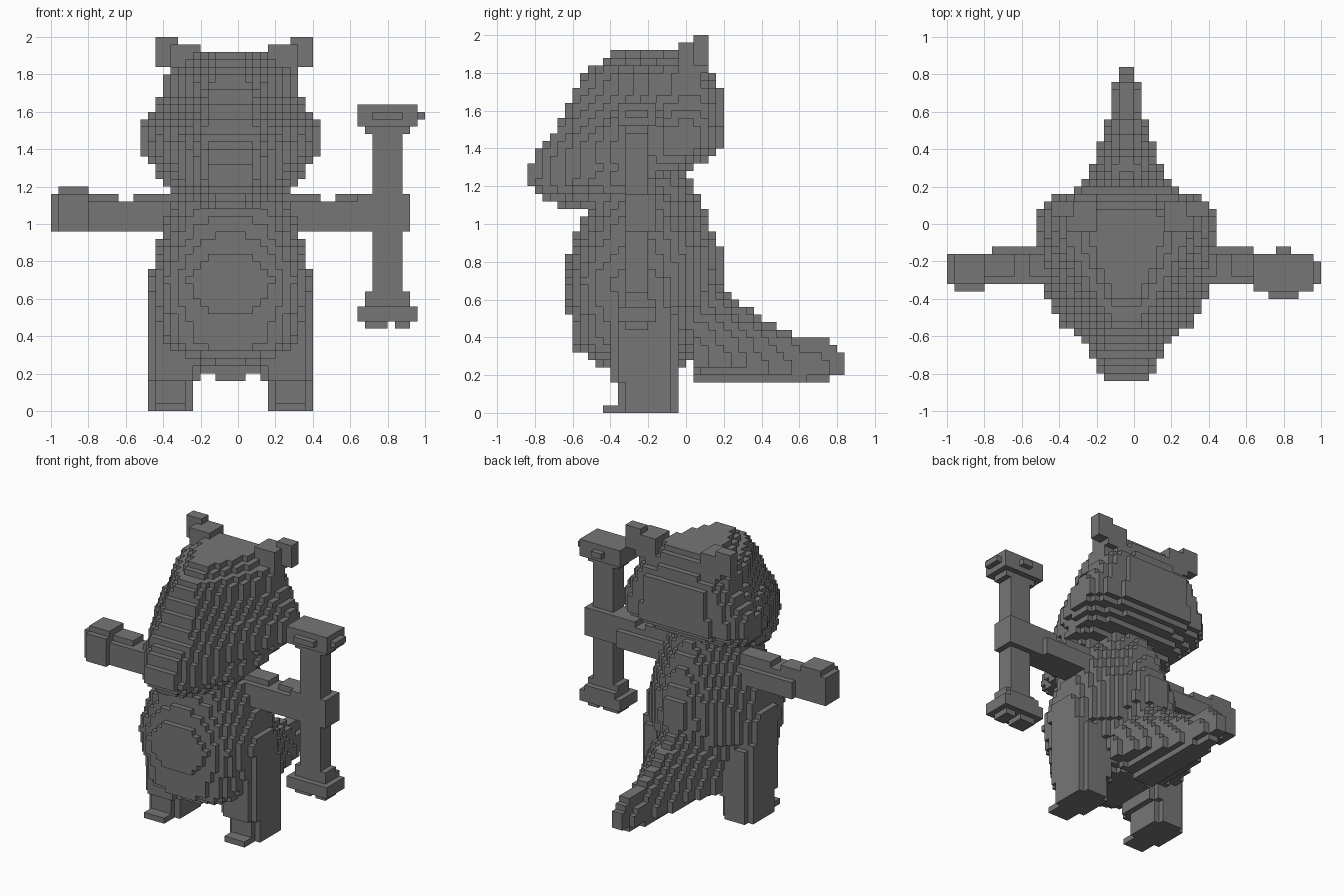
import bpy, bmesh
from math import floor
from mathutils import Vector

cube = bpy.data.objects.get("Cube")
if cube:
    bpy.data.objects.remove(cube, do_unlink=True)

BLOCK = .04      # block size
MIDDLE = -.04    # symmetry line of the figure
parts = {}       # part name -> set of block cells
taken = set()

grey = bpy.data.materials.new("stone_grey")
grey.use_nodes = True
grey.diffuse_color = (.18, .18, .18, 1)
shader = grey.node_tree.nodes["Principled BSDF"]
shader.inputs["Base Color"].default_value = grey.diffuse_color
shader.inputs["Roughness"].default_value = .8


def add(name, cells):
    """Claim the cells that no earlier part uses."""
    fresh = set(cells) - taken
    parts.setdefault(name, set()).update(fresh)
    taken.update(fresh)


def add_box(name, x_span, y_span, z_span):
    """Fill a box, snapped to whole blocks."""
    xs, ys, zs = [range(*sorted(round(end / BLOCK) for end in span))
                  for span in (x_span, y_span, z_span)]
    add(name, {(i, j, k) for i in xs for j in ys for k in zs})


def section_at(rows, t):
    """Interpolate half width, low and high between profile rows."""
    for start, end in zip(rows, rows[1:]):
        if t <= end[0]:
            break
    blend = min(max((t - start[0]) / (end[0] - start[0]), 0), 1)
    return [a + (b - a) * blend for a, b in zip(start[1:], end[1:])]


def relative(distance, reach):
    """Distance of a block's inner side as a share of the section's reach."""
    return max(abs(distance) - BLOCK / 2, 0) / max(reach - BLOCK / 2, .01)


def add_loft(name, rows, widest, low_power, high_power, centre=MIDDLE,
             along_y=False, blunt=1):
    """Stack rounded sections; each row is position, half width, low, high.
    The widest line lies at a share of the depth, measured from the high side.
    A blunt value over one cuts the low end of the section off flat."""
    cells = set()
    limit = round(1 / BLOCK)
    for n in range(floor(rows[0][0] / BLOCK + .5), round(rows[-1][0] / BLOCK)):
        width, low, high = section_at(rows, (n + .5) * BLOCK)
        ridge = high - (high - low) * widest
        for i in range(-limit, limit):
            across = relative((i + .5) * BLOCK - centre, width)
            for j in range(-limit, limit):
                d = (j + .5) * BLOCK - ridge
                if d > 0:
                    depth, power = relative(d, high - ridge), high_power
                else:
                    depth, power = relative(d, ridge - low), low_power
                    if depth >= 1:
                        continue
                    depth /= blunt
                if across ** power + depth ** power < 1:
                    cells.add((i, n, j) if along_y else (i, j, n))
    add(name, cells)


# Body: rounded belly, back drawn to a spine
add_loft("body", [
    (.25, .22, -.45, 0),
    (.35, .38, -.6, .1),
    (.5, .42, -.62, .16),
    (.7, .44, -.66, .2),
    (.85, .4, -.62, .2),
    (1, .36, -.56, .13),
    (1.1, .32, -.52, .1),
    (1.28, .22, -.5, 0)], widest=.5, low_power=2.3, high_power=1.35)

# Head: rounded at the back, blunt wedge-shaped muzzle in front
add_loft("head", [
    (1.08, .1, -.65, -.55),
    (1.2, .36, -.85, -.2),
    (1.3, .4, -.84, .05),
    (1.4, .49, -.78, .2),
    (1.5, .49, -.7, .2),
    (1.6, .42, -.65, .2),
    (1.7, .37, -.59, .21),
    (1.8, .36, -.53, .13),
    (1.9, .2, -.4, .1)], widest=.22, low_power=1.2, high_power=2.3, blunt=1.15)

# Ears: an upright tip on a stepped base
for name, side, edge in (("right_ear", -1, -.44), ("left_ear", 1, .4)):
    inner = edge - side * .08
    add_box(name, (edge, edge - side * .12), (.04, .12), (1.84, 2))
    add_box(name, (inner, inner - side * .16), (-.04, .12), (1.8, 1.96))

# Tail: tapering, ridged above and keeled below
add_loft("tail", [
    (.05, .3, .15, .7),
    (.2, .23, .15, .65),
    (.4, .15, .15, .5),
    (.6, .09, .15, .4),
    (.72, .07, .17, .4),
    (.85, .03, .2, .28)],
    widest=.75, low_power=1, high_power=1.4, along_y=True)

# Legs: narrow shin, thigh leaning into the body, small toes
for name, side in (("right_leg", -1), ("left_leg", 1)):
    shin = MIDDLE + side * .32
    thigh = MIDDLE + side * .3
    add_loft(name, [(0, .12, -.35, -.05), (.16, .12, -.35, -.05)],
             .5, 3, 3, centre=shin)
    add_loft(name, [(.16, .14, -.4, -.05), (.5, .14, -.4, -.05),
                    (.7, .14, -.35, -.1)], .5, 3, 3, centre=thigh)
    add_box(name, (shin - .08, shin + .08), (-.44, -.36), (0, BLOCK))

# Arms held straight out, bevelled along the top, each with a blocky hand
arm_y, core_y, hand_y = (-.32, -.12), (-.28, -.16), (-.32, -.16)
arm_z, core_z, hand_z = (.96, 1.08), (.96, 1.12), (.96, 1.16)
add_box("right_arm", (-.76, -.28), arm_y, arm_z)
add_box("right_arm", (-.8, -.28), hand_y, core_z)
add_box("right_arm", (-.8, -.64), core_y, hand_z)
add_box("right_arm", (-.56, -.28), core_y, hand_z)
add_box("right_hand", (-1, -.8), hand_y, hand_z)
add_box("right_hand", (-.96, -.8), (-.36, -.32), hand_z)
add_box("right_hand", (-.96, -.8), hand_y, (1.16, 1.2))
add_box("left_arm", (.2, .64), arm_y, arm_z)
add_box("left_arm", (.2, .64), hand_y, core_z)
add_box("left_arm", (.2, .44), core_y, hand_z)
add_box("left_arm", (.52, .64), core_y, hand_z)
add_box("left_hand", (.64, .92), hand_y, hand_z)

# Upright bone gripped in the left hand
shaft_x, shaft_y = (.72, .88), (-.32, -.2)
knob_x, knob_y = (.64, .96), (-.36, -.16)
collar_x = (.68, .92)
add_box("bone_shaft", shaft_x, shaft_y, (.56, 1.52))

# Upper knob with bumps on three sides
bump_z = (1.56, 1.6)
add_box("bone_top", knob_x, knob_y, (1.52, 1.64))
add_box("bone_top", collar_x, shaft_y, (1.48, 1.52))
add_box("bone_top", (.96, 1), shaft_y, bump_z)
add_box("bone_top", shaft_x, (-.4, -.36), bump_z)
add_box("bone_top", (.76, .84), (-.16, -.12), bump_z)

# Lower knob, split underneath
add_box("bone_bottom", knob_x, knob_y, (.48, .56))
add_box("bone_bottom", collar_x, hand_y, (.56, .6))
add_box("bone_bottom", collar_x, shaft_y, (.6, .64))
for foot_x in ((.68, .8), (.84, .92)):
    add_box("bone_bottom", foot_x, shaft_y, (.44, .48))

# Skin every part with the outer faces of its blocks
axes = [Vector(row) for row in ((1, 0, 0), (0, 1, 0), (0, 0, 1))]
for name, cells in parts.items():
    bm = bmesh.new()
    for cell in sorted(cells):
        for a, axis in enumerate(axes):
            u, v = axes[a - 2], axes[a - 1]
            for outward in (False, True):
                neighbour = list(cell)
                neighbour[a] += 1 if outward else -1
                if tuple(neighbour) in taken:
                    continue
                corner = Vector(cell) + axis * outward
                ring = [corner, corner + u, corner + u + v, corner + v]
                if not outward:
                    ring.reverse()
                bm.faces.new([bm.verts.new(point * BLOCK) for point in ring])
    bmesh.ops.remove_doubles(bm, verts=bm.verts, dist=BLOCK / 10)
    bmesh.ops.dissolve_limit(bm, angle_limit=.01, verts=bm.verts, edges=bm.edges)
    mesh = bpy.data.meshes.new(name)
    bm.to_mesh(mesh)
    bm.free()
    mesh.materials.append(grey)
    bpy.context.collection.objects.link(bpy.data.objects.new(name, mesh))
